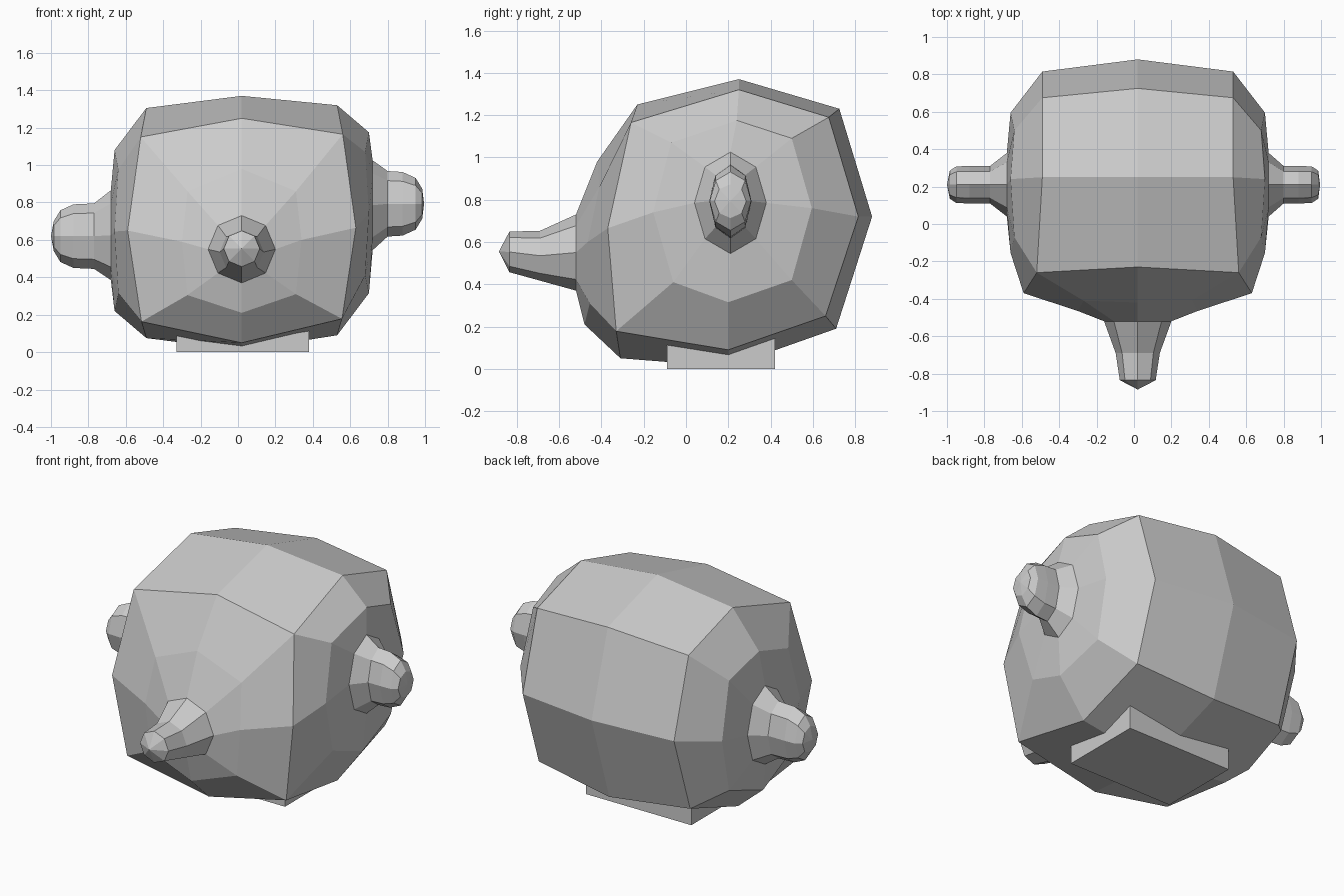
import bpy, bmesh
from math import cos, sin, radians

if "Cube" in bpy.data.objects:
    bpy.data.objects.remove(bpy.data.objects["Cube"])

CX = 0.02  # body's centre line in x
ANGLES = [radians(135 - 45 * k) for k in range(8)]


def side_oval(x, cy, cz, hy, hz):
    return [(x, cy + hy * cos(a), cz + hz * sin(a)) for a in ANGLES]


def front_oval(y, cz, r):
    return [(CX + r * cos(a), y, cz + r * sin(a)) for a in ANGLES]


def strips(bm, rings, closed=True):
    """Join neighbouring rings of points with quads."""
    vs = [[bm.verts.new(p) for p in ring] for ring in rings]
    n = len(rings[0])
    for a, b in zip(vs, vs[1:]):
        for i in range(n if closed else n - 1):
            j = (i + 1) % n
            bm.faces.new((a[i], a[j], b[j], b[i]))
    return vs


def tip(bm, ring, point):
    v = bm.verts.new(point)
    for i in range(len(ring)):
        bm.faces.new((ring[i], ring[(i + 1) % len(ring)], v))


def finish(bm, name):
    bmesh.ops.remove_doubles(bm, verts=bm.verts, dist=0.0005)
    bmesh.ops.recalc_face_normals(bm, faces=bm.faces)
    me = bpy.data.meshes.new(name)
    bm.to_mesh(me)
    bm.free()
    ob = bpy.data.objects.new(name, me)
    bpy.context.collection.objects.link(ob)
    return ob


def flip(ring, dz):
    return [(2 * CX - x, y, z + dz) for x, y, z in ring]


# Body outlines, from top front over the back to bottom front
right = [(.56, -.26, 1.165), (.53, .25, 1.32), (.53, .675, 1.19), (.53, .815, .72),
         (.53, .66, .25), (.53, .2, .09), (.556, -.33, .178), (.63, -.37, .665)]
right_cap = [(.68, -.07, 1.07), (.70, .24, 1.175), (.68, .50, 1.09), (.70, .595, .76),
             (.68, .50, .42), (.70, .2, .315), (.68, -.06, .41), (.70, -.155, .74)]
centre = [(CX, -.23, 1.25), (CX, .25, 1.37), (CX, .725, 1.23), (CX, .88, .72),
          (CX, .71, .19), (CX, .2, .01), (CX, -.31, .05)]
left, left_cap = flip(right, -.015), flip(right_cap, -.095)

# Root ovals where ears and nose grow from the body
EAR_Y = .21
right_root = side_oval(.72, EAR_Y, .785, .17, .24)
left_root = side_oval(-.68, EAR_Y, .625, .17, .24)
nose_root = front_oval(-.52, .55, .18)

# Body: belt, two cheeks and the face
bm = bmesh.new()
strips(bm, [left[:7], centre, right[:7]], closed=False)
strips(bm, [right, right_cap, right_root])
strips(bm, [left, left_cap, left_root])
face_rim = [left[0], centre[0], right[0], right[7],
            right[6], centre[6], left[6], left[7]]
face_mid = [(-.27, -.41, .86), (CX, -.42, .98), (.31, -.41, .86), (.34, -.465, .60),
            (.31, -.455, .31), (CX, -.48, .21), (-.27, -.455, .305), (-.30, -.465, .59)]
strips(bm, [face_rim, face_mid, nose_root])
finish(bm, "body")

# Nose
bm = bmesh.new()
rings = strips(bm, [nose_root, front_oval(-.69, .535, .118), front_oval(-.835, .553, .096)])
tip(bm, rings[-1], (CX, -.885, .555))
finish(bm, "nose")

# Ears: right one sits higher, left one is a bit longer
for name, root, cz, xs in (("right_ear", right_root, .793, (.80, .88, .95, .985, .995)),
                           ("left_ear", left_root, .62, (-.77, -.88, -.95, -.985, -1.0))):
    bm = bmesh.new()
    sizes = ((.10, .175), (.10, .17), (.098, .138), (.075, .08))
    ovals = [side_oval(x, EAR_Y, cz, hy, hz) for x, (hy, hz) in zip(xs, sizes)]
    rings = strips(bm, [root] + ovals)
    tip(bm, rings[-1], (xs[4], EAR_Y, cz))
    finish(bm, name)

# Flat foot block under the body
bm = bmesh.new()
bmesh.ops.create_cube(bm, size=1)
for v in bm.verts:
    v.co = (.025 + v.co.x * .71, .165 + v.co.y * .51, .08 + v.co.z * .16)
finish(bm, "base")
